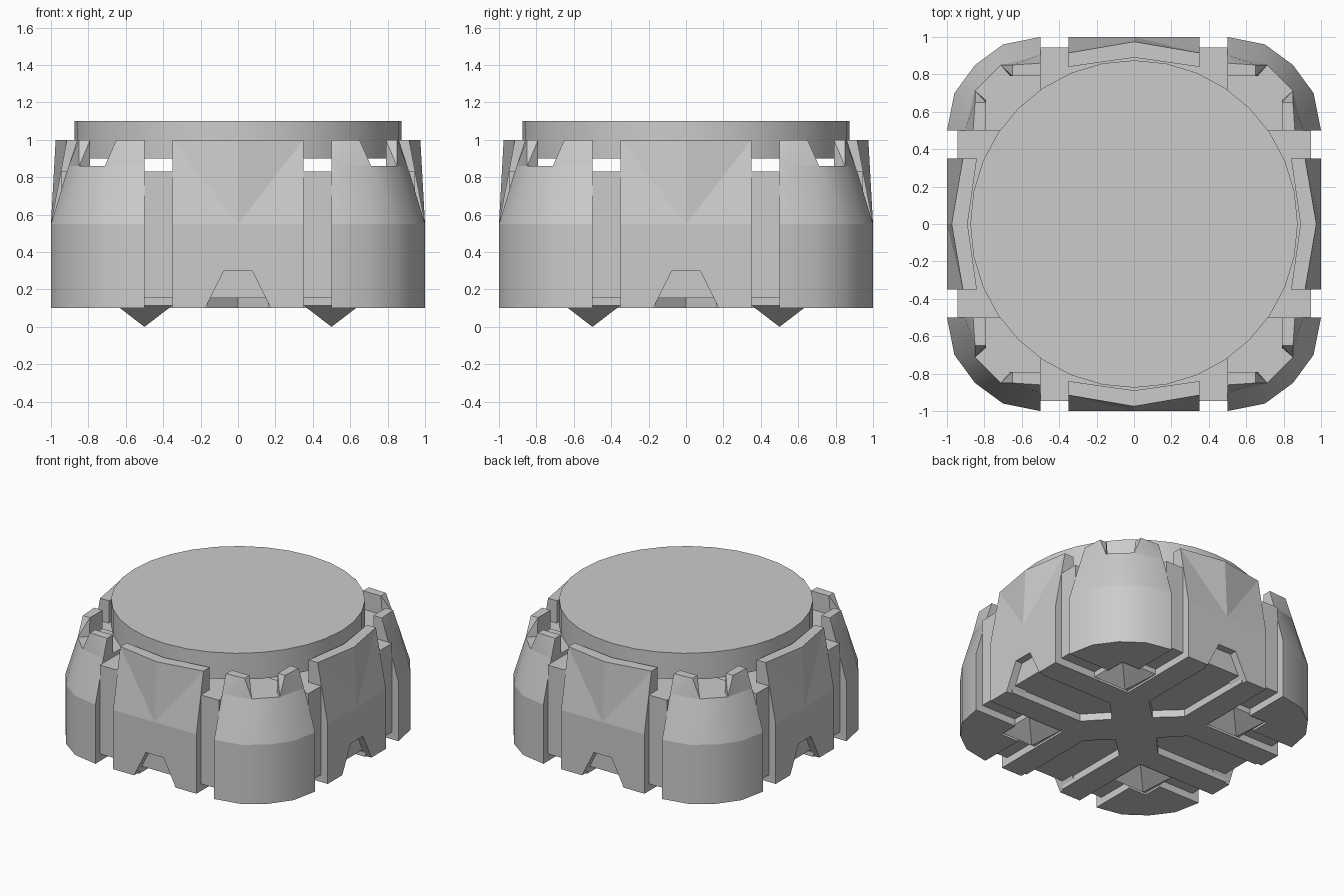
import bpy, bmesh
from math import pi, radians
from mathutils import Matrix

if "Cube" in bpy.data.objects:
    bpy.data.objects.remove(bpy.data.objects["Cube"])


def hull(bm, pts):
    """Convex solid around a few points."""
    vs = [bm.verts.new(p) for p in pts]
    r = bmesh.ops.convex_hull(bm, input=vs)
    junk = {g for g in r["geom_interior"] + r["geom_unused"] if isinstance(g, bmesh.types.BMVert)}
    bmesh.ops.delete(bm, geom=list(junk), context='VERTS')


def prism(bm, pts, offset):
    """Extrude a flat outline by an offset vector."""
    f = bm.faces.new([bm.verts.new(p) for p in pts])
    r = bmesh.ops.extrude_face_region(bm, geom=[f], use_keep_orig=True)
    vs = [g for g in r["geom"] if isinstance(g, bmesh.types.BMVert)]
    bmesh.ops.translate(bm, verts=vs, vec=offset)


def box(bm, x, y, z0, z1):
    prism(bm, [(-x, -y, z0), (x, -y, z0), (x, y, z0), (-x, y, z0)], (0, 0, z1 - z0))


def finish(bm, name, turn=0, smooth=None):
    bmesh.ops.recalc_face_normals(bm, faces=bm.faces)
    bmesh.ops.dissolve_limit(bm, angle_limit=radians(0.5), verts=bm.verts, edges=bm.edges)
    me = bpy.data.meshes.new(name)
    bm.transform(Matrix.Rotation(turn, 4, 'Z'))
    bm.to_mesh(me)
    bm.free()
    ob = bpy.data.objects.new(name, me)
    bpy.context.collection.objects.link(ob)
    if smooth:
        bpy.ops.object.select_all(action='DESELECT')
        ob.select_set(True)
        bpy.context.view_layer.objects.active = ob
        bpy.ops.object.shade_smooth_by_angle(angle=radians(smooth))


def side_panel(bm):
    # lower slab with the trapezoid notch
    half = [(0.075, 0.3), (0.175, 0.1), (0.35, 0.1), (0.35, 0.55)]
    outline = half + [(-x, z) for x, z in reversed(half)]
    prism(bm, [(x, 1, z) for x, z in outline], (0, -0.16, 0))
    # upper slab, folded inward at its top corners
    for s in (1, -1):
        a, b = (0, 1, 0.55), (s * 0.35, 1, 0.55)
        c, d = (s * 0.35, 0.915, 1), (0, 0.975, 1)
        ai, bi, ci, di = (0, 0.89, 0.55), (s * 0.35, 0.84, 0.55), (s * 0.35, 0.84, 1), (0, 0.89, 1)
        hull(bm, [a, c, d, ai, ci, di])
        hull(bm, [a, b, c, ai, bi, ci])


def underside_rail(bm):
    # raised foot plate with a pointed channel down the middle
    for s in (1, -1):
        pts = [(0, 0), (0.35, 0.35), (0.35, 0.96), (0.16, 0.96), (0.16, 0.35), (0, 0.2)]
        prism(bm, [(s * x, y, 0.1) for x, y in pts], (0, 0, 0.06))


def corner_block(bm):
    arc = [(0.5, 1), (0.7, 0.96), (0.85, 0.85), (0.96, 0.7), (1, 0.5)]
    # vertical lower part, with a pocket for the stud
    prism(bm, [(x, y, 0.1) for x, y in arc + [(0.65, 0.5), (0.65, 0.65), (0.5, 0.65)]], (0, 0, 0.45))
    # sloped part
    top = [(0.5, 0.905), (0.712, 0.85), (0.85, 0.712), (0.905, 0.5), (0.5, 0.5)]
    hull(bm, [(x, y, 0.55) for x, y in arc + [(0.5, 0.5)]] + [(x, y, 0.86) for x, y in top])
    # two teeth
    low = [(0.5, 0.905), (0.712, 0.85), (0.66, 0.79), (0.5, 0.79)]
    high = [(0.5, 0.86), (0.65, 0.85), (0.65, 0.79), (0.5, 0.79)]
    tooth = [(x, y, 0.86) for x, y in low] + [(x, y, 1) for x, y in high]
    hull(bm, tooth)
    hull(bm, [(y, x, z) for x, y, z in tooth])


def stud(bm):
    # small pyramid foot
    sq = [(0.35, 0.35), (0.65, 0.35), (0.65, 0.65), (0.35, 0.65)]
    hull(bm, [(x, y, z) for x, y in sq for z in (0.115, 0.16)] + [(0.5, 0.5, 0)])


# Parts repeated on four sides
for name, build, smooth in (("side_panel", side_panel, None), ("underside_rail", underside_rail, None),
                            ("corner_block", corner_block, 26), ("foot_stud", stud, None)):
    for i in range(4):
        bm = bmesh.new()
        build(bm)
        finish(bm, f"{name}_{i + 1}", i * pi / 2, smooth)

# Recessed core showing in the gaps
for name, x, y, z in (("core_long", 0.5, 0.945, 0.83), ("core_cross", 0.945, 0.5, 0.83),
                      ("core_middle", 0.66, 0.66, 0.8)):
    bm = bmesh.new()
    box(bm, x, y, 0.155, z)
    finish(bm, name)

# Round top plate
bm = bmesh.new()
bmesh.ops.create_cone(bm, cap_ends=True, segments=32, radius1=0.875, radius2=0.875, depth=0.2,
                      matrix=Matrix.Translation((0, 0, 1.0)))
finish(bm, "top_disc", 0, 30)
